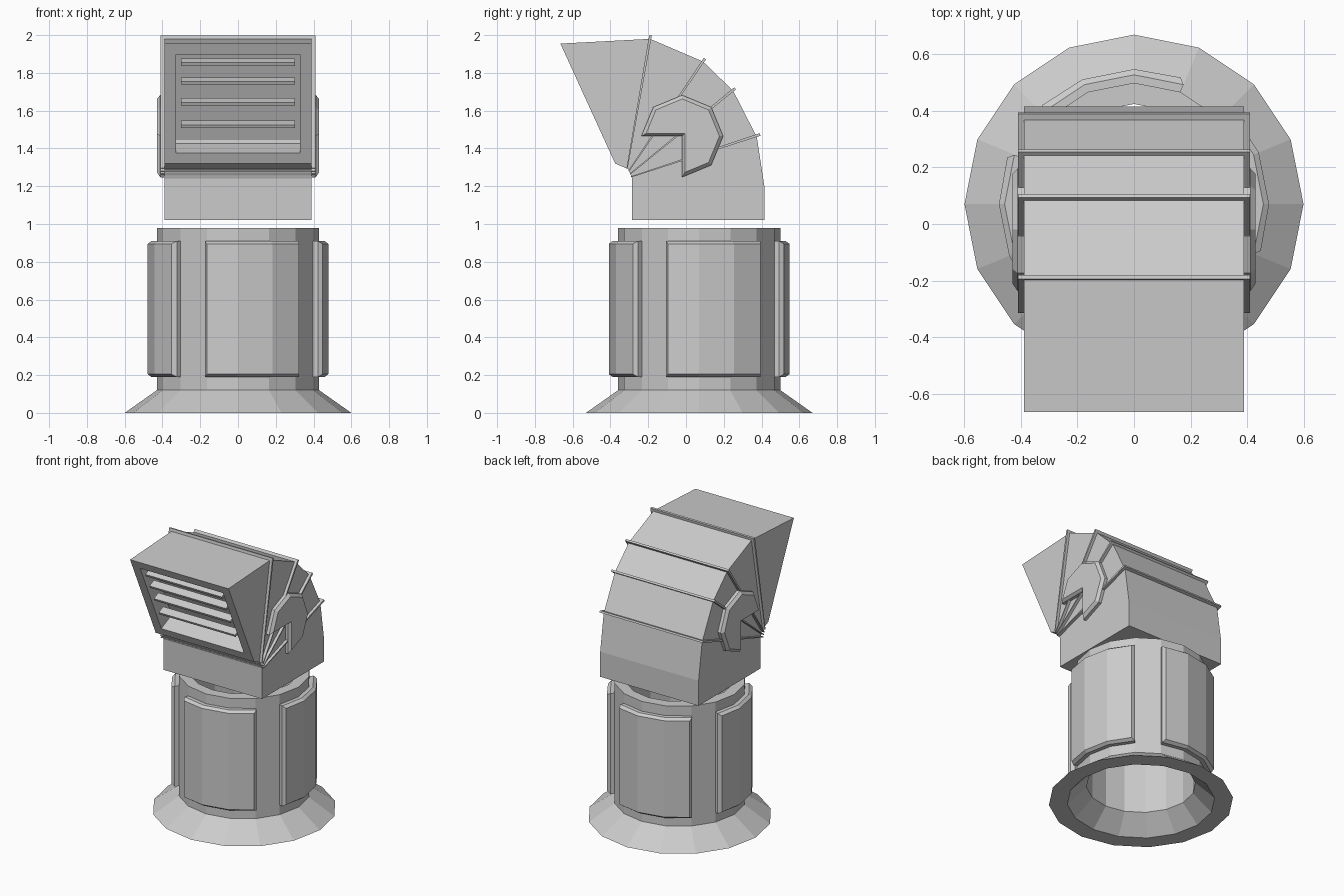
import bpy, bmesh
from math import sin, cos, radians, hypot
from mathutils import Vector

if "Cube" in bpy.data.objects:
    bpy.data.objects.remove(bpy.data.objects["Cube"])

CY = 0.07           # tube axis in y
STEP = radians(22.5)


def finish(name, bm):
    bmesh.ops.recalc_face_normals(bm, faces=bm.faces)
    me = bpy.data.meshes.new(name)
    bm.to_mesh(me)
    bm.free()
    ob = bpy.data.objects.new(name, me)
    bpy.context.collection.objects.link(ob)
    return ob


def prism(bm, pts, x0, x1):
    """Extrude a (y, z) profile from x0 to x1."""
    vs = [bm.verts.new((x0, y, z)) for y, z in pts]
    face = bm.faces.new(vs)
    ext = bmesh.ops.extrude_face_region(bm, geom=[face])
    moved = [g for g in ext['geom'] if isinstance(g, bmesh.types.BMVert)]
    bmesh.ops.translate(bm, verts=moved, vec=(x1 - x0, 0, 0))


def polar(r, a, z):
    return (r * cos(a), CY + r * sin(a), z)


def bridge(bm, a, b):
    n = len(a)
    for i in range(n):
        j = (i + 1) % n
        bm.faces.new((a[i], a[j], b[j], b[i]))


# hollow tube with flared foot, 16 sides
bm = bmesh.new()
profile = [(0.60, 0), (0.43, 0.12), (0.43, 0.98), (0.355, 0.98), (0.355, 0.12), (0.48, 0)]
rings = [[bm.verts.new(polar(r, i * STEP, z)) for i in range(16)] for r, z in profile]
for a, b in zip(rings, rings[1:] + rings[:1]):
    bridge(bm, a, b)
finish("flared_tube", bm)


# four curved panels with chamfered rims, each three sides wide
def panel_loop(bm, r, z0, z1, inset):
    angs = [(-1 + i) * STEP for i in range(4)]
    angs[0] += inset
    angs[-1] -= inset
    low = [bm.verts.new(polar(r, base + a, z0)) for a in angs]
    high = [bm.verts.new(polar(r, base + a, z1)) for a in angs]
    return low, high


for k, side in enumerate(("right", "back", "left", "front")):
    base = k * 4 * STEP
    bm = bmesh.new()
    layers = [panel_loop(bm, 0.415, 0.19, 0.91, 0),
              panel_loop(bm, 0.458, 0.19, 0.91, 0),
              panel_loop(bm, 0.478, 0.205, 0.895, 0.04)]
    loops = [low + high[::-1] for low, high in layers]
    for a, b in zip(loops, loops[1:]):
        bridge(bm, a, b)
    for low, high in (layers[0], layers[-1]):
        for i in range(3):
            bm.faces.new((low[i], low[i + 1], high[i + 1], high[i]))
    finish(side + "_panel", bm)

# curved hood with a recessed mouth
hood = [(-0.285, 1.02), (0.415, 1.02), (0.415, 1.20), (0.375, 1.46), (0.25, 1.705),
        (0.09, 1.86), (-0.19, 1.98), (-0.665, 1.955), (-0.375, 1.32), (-0.305, 1.29),
        (-0.285, 1.24)]
bm = bmesh.new()
prism(bm, hood, -0.39, 0.39)
bmesh.ops.recalc_face_normals(bm, faces=bm.faces)
top, bottom = Vector((0, -0.665, 1.955)), Vector((0, -0.375, 1.32))
up = (top - bottom).normalized()
inward = Vector((0, up.z, -up.y))
mouth = min(bm.faces, key=lambda f: (f.calc_center_median() - (top + bottom) / 2).length)
bmesh.ops.inset_individual(bm, faces=[mouth], thickness=0.088)
deep = bmesh.ops.extrude_discrete_faces(bm, faces=[mouth])['faces'][0]
bmesh.ops.translate(bm, verts=deep.verts, vec=inward * 0.13)
finish("hood", bm)

# louvre slats across the mouth
bm = bmesh.new()
for z in (1.845, 1.745, 1.635, 1.515):
    c = bottom + up * ((z - 1.32) / up.z) + inward * 0.012
    pts = [c + inward * d + up * t for d, t in
           ((-0.01, -0.009), (0.045, -0.009), (0.045, 0.009), (-0.01, 0.009))]
    prism(bm, [(p.y, p.z) for p in pts], -0.303, 0.303)
finish("louvre_slats", bm)

# tapered ribs fanning out from the inner bend
bm = bmesh.new()
for (y0, z0), (y1, z1) in (((-0.312, 1.295), (-0.188, 1.998)), ((-0.303, 1.28), (0.10, 1.876)),
                           ((-0.296, 1.265), (0.26, 1.718)), ((-0.29, 1.25), (0.392, 1.474))):
    length = hypot(y1 - y0, z1 - z0)
    ny, nz = -(z1 - z0) / length, (y1 - y0) / length
    a, b = 0.003, 0.007
    prism(bm, [(y0 + ny * a, z0 + nz * a), (y0 - ny * a, z0 - nz * a),
               (y1 - ny * b, z1 - nz * b), (y1 + ny * b, z1 + nz * b)], -0.41, 0.41)
finish("hood_ribs", bm)


# octagonal hinge plates with a quarter cut away, chamfered outward
def plate_outline(r, cut):
    cy, cz = -0.02, 1.465
    pts = [(cy + r * cos(i * 2 * STEP), cz + r * sin(i * 2 * STEP)) for i in range(-2, 5)]
    pts[0] = (pts[0][0] + cut, pts[0][1] + cut * 0.4)
    pts[-1] = (pts[-1][0] + cut * 0.4, pts[-1][1] + cut)
    return pts + [(cy + cut, cz + cut)]


for side, s in (("right", 1), ("left", -1)):
    bm = bmesh.new()
    loops = [[bm.verts.new((s * x, y, z)) for y, z in plate_outline(r, cut)]
             for x, r, cut in ((0.38, 0.217, 0), (0.412, 0.217, 0), (0.43, 0.197, 0.014))]
    for a, b in zip(loops, loops[1:]):
        bridge(bm, a, b)
    bm.faces.new(loops[0])
    bm.faces.new(loops[-1])
    finish(side + "_hinge_plate", bm)
